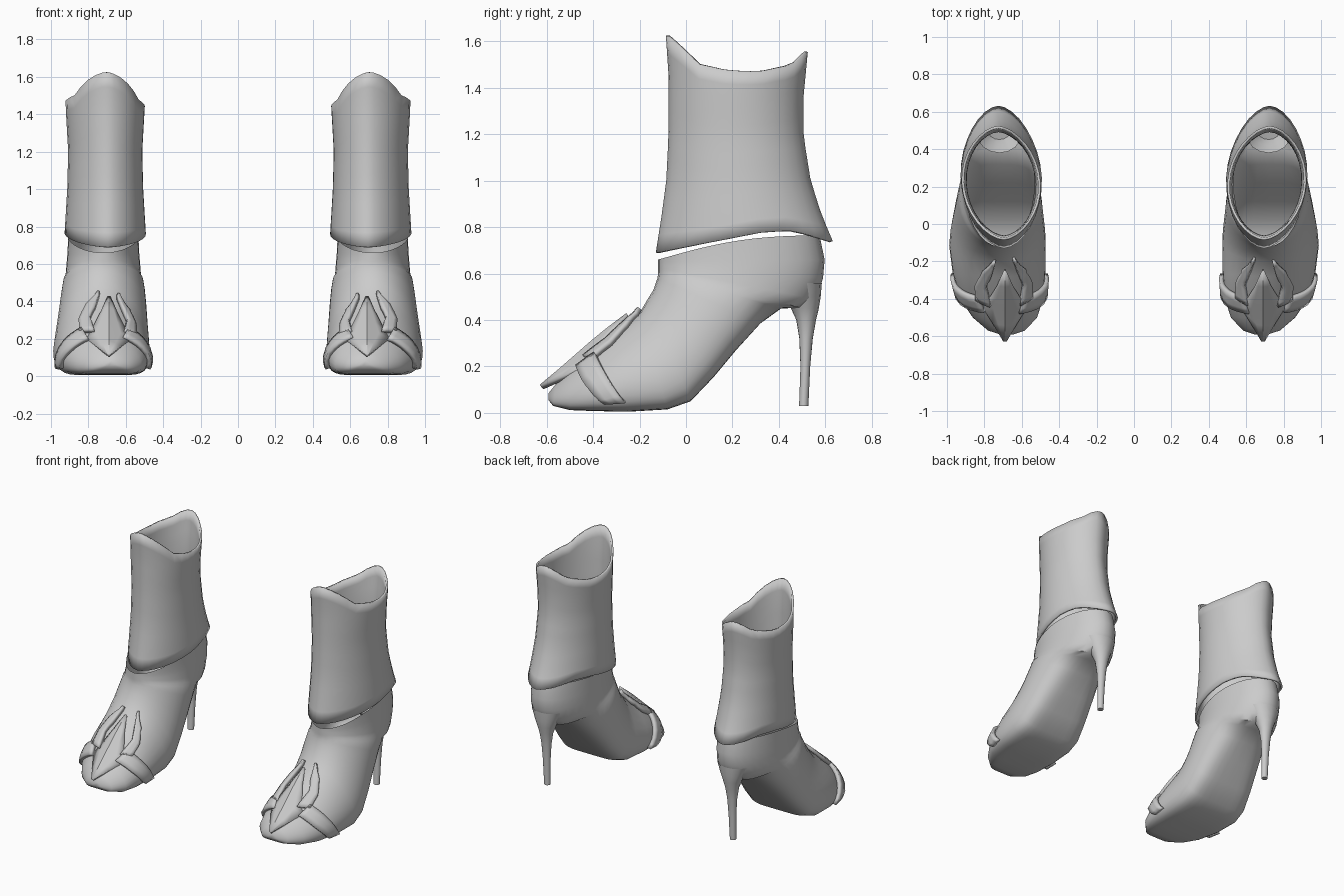
import bpy, bmesh, math
from mathutils import Vector
from mathutils.bvhtree import BVHTree

if "Cube" in bpy.data.objects:
    bpy.data.objects.remove(bpy.data.objects["Cube"])

leather = bpy.data.materials.new("grey_leather")
leather.diffuse_color = (0.6, 0.6, 0.6, 1)
leather.use_nodes = True
leather.node_tree.nodes["Principled BSDF"].inputs["Base Color"].default_value = leather.diffuse_color


def lerp(table, t):
    """Piecewise linear lookup in [(key, value), ...]."""
    for (k0, v0), (k1, v1) in zip(table, table[1:]):
        if t <= k1:
            return v0 + (v1 - v0) * max(0, t - k0) / (k1 - k0)
    return table[-1][1]


def loft(name, rows, closed=True, flip=False, caps=(), thick=0, offset=-1, angle=40):
    """Skin rows of points, thicken, and mirror to the other boot."""
    bm = bmesh.new()
    vs = [[bm.verts.new(p) for p in r] for r in rows]
    n = len(rows[0])
    for r0, r1 in zip(vs, vs[1:]):
        for j in range(n if closed else n - 1):
            k = (j + 1) % n
            q = [r0[j], r0[k], r1[k], r1[j]]
            bm.faces.new(q[::-1] if flip else q)
    for c in caps:
        f = list(vs[c])
        bm.faces.new(f if (c == 0) == flip else f[::-1])
    me = bpy.data.meshes.new(name)
    bm.to_mesh(me)
    bm.free()
    me.materials.append(leather)
    ob = bpy.data.objects.new(name, me)
    bpy.context.collection.objects.link(ob)
    bpy.ops.object.select_all(action='DESELECT')
    ob.select_set(True)
    bpy.context.view_layer.objects.active = ob
    bpy.ops.object.shade_smooth_by_angle(angle=math.radians(angle))
    if thick:
        m = ob.modifiers.new("thickness", 'SOLIDIFY')
        m.thickness, m.offset = thick, offset
    m = ob.modifiers.new("pair", 'MIRROR')
    m.use_mirror_merge = False
    return ob


# Foot: rings swing from upright at the toe to level at the ankle
# (sole y, sole z, top y, top z, centre x, half width, flat-sole amount)
foot_rings = [
    (-.592, .055, -.592, .085, .68, .03, 1),
    (-.572, .03, -.56, .125, .682, .10, 1),
    (-.50, .012, -.50, .185, .69, .172, 1),
    (-.40, .008, -.40, .27, .708, .222, 1),
    (-.25, .005, -.28, .365, .722, .248, 1),
    (-.08, .015, -.20, .43, .73, .258, 1),
    (.02, .05, -.165, .49, .728, .253, .95),
    (.12, .155, -.14, .53, .725, .242, .8),
    (.22, .275, -.13, .56, .722, .232, .6),
    (.32, .385, -.123, .58, .72, .222, .4),
    (.41, .45, -.12, .60, .72, .213, .2),
    (.50, .452, -.12, .613, .72, .205, .1),
    (.56, .49, -.12, .625, .72, .20, 0),
    (.59, .58, -.12, .638, .72, .196, 0),
    (.597, .66, -.12, .65, .72, .192, 0),
    (.575, .765, -.12, .66, .72, .188, 0),
]
SEG = 32
rows = []
for i, (by, bz, ty, tz, cx, w, d) in enumerate(foot_rings):
    row = []
    for j in range(SEG):
        a = 2 * math.pi * j / SEG
        u = ((1 - math.cos(a)) / 2) ** (1 + .8 * d)
        s = math.sin(a)
        e = 1 - .4 * d if math.cos(a) > 0 else 1
        x = cx + w * math.copysign(abs(s) ** e, s)
        bump = .03 * math.sin(math.pi * u) if i == len(foot_rings) - 1 else 0
        row.append((x, by + (ty - by) * u, bz + (tz - bz) * u + bump))
    rows.append(row)
foot = loft("foot", rows, flip=True, caps=(0,))
surface = BVHTree.FromPolygons([v.co for v in foot.data.vertices],
                               [p.vertices for p in foot.data.polygons])

# Stiletto heel: (z, front y, back y, half width)
rows = []
for z, y0, y1, w in [(.03, .487, .527, .021), (.2, .493, .535, .026), (.32, .488, .546, .034),
                     (.4, .475, .56, .046), (.45, .452, .572, .064), (.5, .42, .58, .09),
                     (.56, .38, .585, .12)]:
    rows.append([(.72 + w * math.sin(a), (y0 + y1) / 2 - (y1 - y0) / 2 * math.cos(a), z)
                 for a in (2 * math.pi * j / 16 for j in range(16))])
loft("heel", rows, caps=(0,), angle=50)

# Shaft: pointed oval tube with peaked top edge and slanted hem
top_edge = [(0, 1.625), (.22, 1.49), (.43, 1.46), (.66, 1.455), (.9, 1.49), (1, 1.555)]
hem = [(0, .69), (.3, .735), (.62, .78), (.8, .785), (1, .74)]
front_y = [(.69, -.13), (.85, -.105), (1, -.085), (1.2, -.075), (1.45, -.075), (1.63, -.087)]
back_y = [(.74, .632), (.85, .585), (1, .537), (1.2, .505), (1.35, .505), (1.56, .525)]
half_w = [(.75, .218), (1, .203), (1.2, .198), (1.45, .212)]
rows = []
for i in range(13):
    row = []
    for j in range(SEG):
        a = 2 * math.pi * j / SEG
        u, s = (1 - math.cos(a)) / 2, math.sin(a)
        z0, z1 = lerp(hem, u), lerp(top_edge, u) + .015 * s
        z = z0 + (z1 - z0) * i / 12
        y0, y1 = lerp(front_y, z), lerp(back_y, z)
        x = .695 + .03 * u + lerp(half_w, z) * math.copysign(abs(s) ** 1.15, s)
        row.append((x, y0 + (y1 - y0) * u, z))
    rows.append(row)
loft("shaft", rows, thick=.014)


# Toe ornament
def snap(p, lift=.012):
    loc, normal, _, _ = surface.find_nearest(Vector(p))
    return loc + normal * lift


def ribbon(name, cx, side, edge_a, edge_b):
    """Band between two edges, laid on the foot surface."""
    def fine(edge):
        pts = [Vector(p) for p in edge]
        return [a.lerp(b, k / 4) for a, b in zip(pts, pts[1:]) for k in range(4)] + [pts[-1]]
    rows = []
    for a, b in zip(fine(edge_a), fine(edge_b)):
        row = [a.lerp(b, k / 3) for k in range(4)]
        rows.append([snap((cx + side * p.x, p.y, p.z)) for p in row])
    loft(name, rows, closed=False, thick=.024, offset=0)


for side, label in ((1, "outer"), (-1, "inner")):
    # Side straps running down to the sole
    ribbon(label + "_strap", .71, side,
           [(.09, -.47, .20), (.17, -.43, .13), (.24, -.35, .035)],
           [(.12, -.385, .25), (.2, -.35, .18), (.27, -.265, .04)])
    # Curved horns rising over the instep
    ribbon(label + "_horn", .69, side,
           [(.06, -.2, .45), (.115, -.245, .36), (.145, -.31, .28), (.14, -.39, .22)],
           [(.05, -.205, .45), (.068, -.26, .36), (.09, -.32, .29), (.07, -.42, .22)])

# Central diamond plate standing proud of the toe
rows = []
for y, z, w in [(-.25, .42, .004), (-.33, .36, .038), (-.40, .303, .078),
                (-.455, .255, .115), (-.535, .185, .06), (-.622, .112, .004)]:
    rows.append([(.69 + w * k, y + .15 * w * abs(k), z - .55 * w * abs(k))
                 for k in (-1, -.5, 0, .5, 1)])
loft("diamond_plate", rows, closed=False, thick=.024, offset=0)
